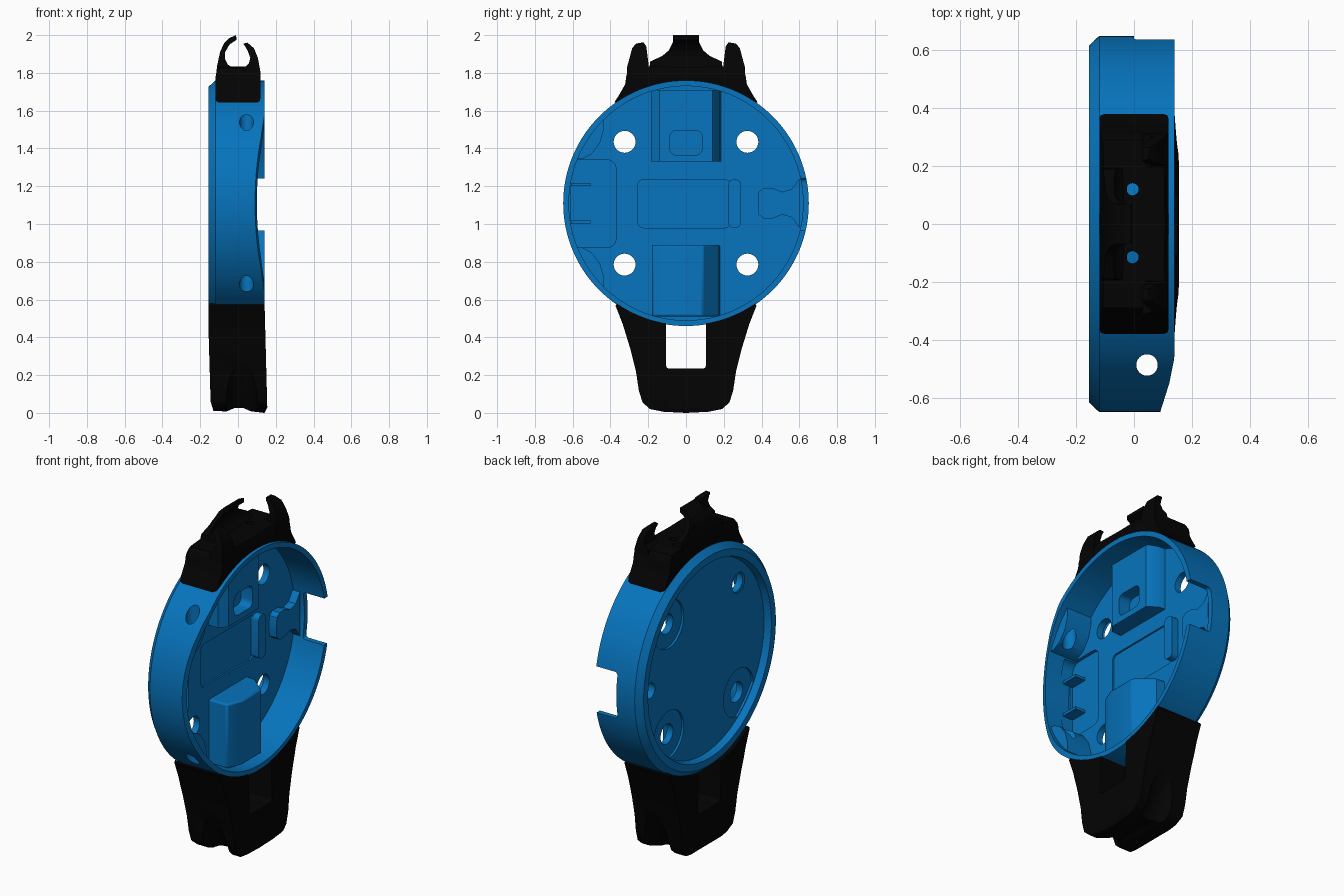
import bpy, bmesh, math

cube = bpy.data.objects.get("Cube")
if cube:
    bpy.data.objects.remove(cube, do_unlink=True)

ZC = 1.11   # height of the case centre
R = 0.65    # case radius
FLOOR = -0.063
BACK = -0.115


def material(name, rgb):
    m = bpy.data.materials.new(name)
    m.use_nodes = True
    m.diffuse_color = (*rgb, 1)
    b = next(n for n in m.node_tree.nodes if n.type == 'BSDF_PRINCIPLED')
    b.inputs["Base Color"].default_value = (*rgb, 1)
    b.inputs["Roughness"].default_value = 0.6
    return m


blue = material("blue plastic", (0.002, 0.175, 0.51))
black = material("black plastic", (0.001, 0.001, 0.001))


def add(name, bm, mat):
    bmesh.ops.recalc_face_normals(bm, faces=bm.faces)
    me = bpy.data.meshes.new(name)
    bm.to_mesh(me)
    bm.free()
    me.materials.append(mat)
    ob = bpy.data.objects.new(name, me)
    bpy.context.collection.objects.link(ob)
    return ob


def prism(name, pts, axis, a, b, mat=blue):
    """Extrude a 2D outline along an axis; outline uses the other two axes in order."""
    def co(p, t):
        return {'x': (t, *p), 'y': (p[0], t, p[1]), 'z': (*p, t)}[axis]
    bm = bmesh.new()
    lo = [bm.verts.new(co(p, a)) for p in pts]
    hi = [bm.verts.new(co(p, b)) for p in pts]
    bm.faces.new(lo)
    bm.faces.new(hi)
    for i in range(len(pts)):
        j = (i + 1) % len(pts)
        bm.faces.new((lo[i], lo[j], hi[j], hi[i]))
    return add(name, bm, mat)


def circle(u, v, r, n=32):
    return [(u + r * math.cos(math.tau * i / n), v + r * math.sin(math.tau * i / n)) for i in range(n)]


def rounded(u0, u1, v0, v1, r, n=5):
    pts = []
    for k, (u, v) in enumerate([(u1 - r, v1 - r), (u0 + r, v1 - r), (u0 + r, v0 + r), (u1 - r, v0 + r)]):
        for i in range(n + 1):
            t = (k + i / n) * math.pi / 2
            pts.append((u + r * math.cos(t), v + r * math.sin(t)))
    return pts


def mirrored(half):
    """Close a right-hand outline with its mirror image."""
    return half + [(-u, v) for u, v in reversed(half) if u > 0]


def activate(ob):
    bpy.ops.object.select_all(action='DESELECT')
    ob.select_set(True)
    bpy.context.view_layer.objects.active = ob


def boolean(ob, tool, op='DIFFERENCE'):
    m = ob.modifiers.new("cut", 'BOOLEAN')
    m.object, m.operation, m.solver = tool, op, 'EXACT'
    activate(ob)
    bpy.ops.object.modifier_apply(modifier=m.name)
    bpy.data.objects.remove(tool, do_unlink=True)


def finish(ob, bevel=0):
    if bevel:
        m = ob.modifiers.new("soft edges", 'BEVEL')
        m.width, m.segments, m.limit_method, m.angle_limit = bevel, 2, 'ANGLE', math.radians(40)
    activate(ob)
    bpy.ops.object.shade_smooth_by_angle(angle=math.radians(32))


# Round case: lathed shell with chamfered back rim and recessed back
profile = [(BACK, 0), (BACK, 0.565), (-0.155, 0.575), (-0.155, 0.617), (-0.12, R),
           (0.14, R), (0.14, 0.62), (FLOOR, 0.62), (FLOOR, 0)]
bm = bmesh.new()
vs = [bm.verts.new((x, 0, ZC + r)) for x, r in profile]
es = [bm.edges.new(p) for p in zip(vs, vs[1:])]
bmesh.ops.spin(bm, geom=vs + es, cent=(0, 0, ZC), axis=(1, 0, 0), angle=math.tau, steps=128)
bmesh.ops.remove_doubles(bm, verts=bm.verts, dist=1e-4)
case = add("case", bm, blue)

# Side ledges beside the front pocket
ledges = []
for s in (1, -1):
    pts = [(-0.435, 0.55), (-0.435, 0.39), (-0.455, 0.32), (-0.5, 0.26), (-0.55, 0.235), (-0.7, 0.23), (-0.7, 0.55)]
    ledge = prism("side_ledge", [(y, ZC + s * z) for y, z in pts], 'x', FLOOR - 0.01, 0.1)
    boolean(ledge, prism("limit", circle(0, ZC, 0.63, 96), 'x', -1, 1), 'INTERSECT')
    ledges.append(ledge)

# Rim scoop at the front, rim notch at the back, floor pocket and recess
scoop = [(0.145, -0.4), (0.138, -0.47), (0.122, -0.55), (0.09, -0.651), (0.09, -0.8), (0.3, -0.8), (0.3, -0.4)]
boolean(case, prism("scoop", scoop, 'z', 0, 2))
boolean(case, prism("notch", rounded(0, 0.4, 0.965, 1.24, 0.02), 'y', 0.5, 0.8))
boolean(case, prism("pocket", rounded(-0.61, -0.37, 0.875, 1.34, 0.05), 'x', FLOOR - 0.02, 0))
boolean(case, prism("recess", rounded(-0.255, 0.235, 0.98, 1.235, 0.03), 'x', FLOOR - 0.01, 0))

# Four through holes in shallow back lobes
for sy in (1, -1):
    for sz in (1, -1):
        c = (sy * 0.325, ZC + sz * 0.325)
        lobe = prism("lobe", circle(*c, 0.14), 'x', -0.2, -0.102)
        boolean(lobe, prism("limit", circle(0, ZC, 0.56, 128), 'x', -1, 1), 'INTERSECT')
        boolean(case, lobe)
        boolean(case, prism("hole", circle(*c, 0.058), 'x', -0.5, 0.5))

# Vertical holes through the front wall and ledges
for ob in [case] + ledges:
    boolean(ob, prism("pin_hole", circle(0.045, -0.487, 0.037), 'z', 0.2, 2))

# Keyhole boss with a blind hole entering from the back
half = [(0.6, 0.13), (0.56, 0.075), (0.51, 0.06), (0.46, 0.08), (0.41, 0.08), (0.385, 0.06), (0.38, 0.02)]
outline = [(y, ZC + z) for y, z in half] + [(y, ZC - z) for y, z in reversed(half)]
boss = prism("keyhole_boss", outline, 'x', FLOOR - 0.01, -0.015)
for ob in (case, boss):
    boolean(ob, prism("blind_hole", circle(0.5, ZC, 0.045), 'x', -0.3, -0.035))
for ob in [case, boss] + ledges:
    finish(ob)

# Raised blocks on the floor
section = [(FLOOR - 0.01, -0.185), (0.0, -0.185), (0.035, -0.14), (0.035, 0.14), (-0.02, 0.18), (FLOOR - 0.01, 0.185)]
upper = prism("upper_block", section, 'z', 1.33, 1.71)
boolean(upper, prism("socket", rounded(-0.085, 0.085, 1.365, 1.495, 0.035), 'x', -0.04, 0.2))
finish(upper)
section = [(FLOOR - 0.01, -0.18), (0.055, -0.18), (0.09, -0.09), (0.09, 0.09), (-0.01, 0.175), (FLOOR - 0.01, 0.18)]
finish(prism("lower_block", section, 'z', 0.51, 0.89), 0.01)
finish(prism("floor_bar", rounded(0.225, 0.29, 0.98, 1.235, 0.025), 'x', FLOOR - 0.02, -0.022))
for z in (1.01, 1.21):
    rib = [(-0.61, z - 0.008), (-0.505, z - 0.008), (-0.505, z + 0.008), (-0.61, z + 0.008)]
    finish(prism("pocket_rib", rib, 'x', FLOOR - 0.03, -0.015))


def clear_case(ob):
    boolean(ob, prism("round_cut", circle(0, ZC, 0.645, 128), 'x', -1, 1))


# Lower bracket: tapered foot with window and slanted grooves across its corners
half = [(0, 0), (0.12, 0.006), (0.19, 0.02), (0.23, 0.055), (0.25, 0.12), (0.265, 0.22), (0.295, 0.34),
        (0.335, 0.47), (0.373, 0.567), (0.3, 0.7)]
foot = prism("lower_bracket", mirrored(half), 'x', -0.3, 0.3, black)
side = [(-0.155, 0.8), (-0.155, 0.4), (-0.145, 0.06), (-0.13, 0.01), (-0.06, 0.008), (-0.02, 0.025),
        (0.03, 0.025), (0.07, 0.008), (0.14, 0), (0.155, 0.03), (0.14, 0.6), (0.14, 0.8)]
boolean(foot, prism("side_limit", side, 'y', -1, 1, black), 'INTERSECT')
clear_case(foot)
boolean(foot, prism("window", rounded(-0.105, 0.105, 0.235, 0.7, 0.015), 'x', -1, 1, black))
for s in (1, -1):
    groove = prism("groove", circle(0.02, 0, 0.085), 'z', -0.3, 0.5, black)
    groove.location.y = s * 0.215
    groove.rotation_euler.x = -s * math.radians(31)
    boolean(foot, groove)
finish(foot)

# Upper bracket: curved saddle with rounded flanks and two pin holes
half = [(0, 1.83), (0.2, 1.835), (0.29, 1.825), (0.315, 1.79), (0.322, 1.74), (0.35, 1.69), (0.388, 1.63), (0.2, 1.6)]
saddle = prism("upper_bracket", mirrored(half), 'x', -0.3, 0.3, black)
flank = [(0, 1.642), (0.1, 1.642), (0.115, 1.65), (0.12, 1.67), (0.12, 1.77), (0.113, 1.81), (0.1, 1.85)]
boolean(saddle, prism("flank_limit", mirrored(flank), 'y', -1, 1, black), 'INTERSECT')
clear_case(saddle)
for y in (-0.115, 0.12):
    boolean(saddle, prism("pin_hole", circle(-0.005, y, 0.021), 'z', 1.6, 2.1, black))
finish(saddle)

# Clip hooks: one broad middle hook and two side hooks opposite
middle = [(-0.12, 1.76), (-0.11, 1.84), (-0.095, 1.91), (-0.075, 1.955), (-0.045, 1.985), (-0.01, 2.0), (-0.008, 1.975),
          (-0.045, 1.95), (-0.068, 1.91), (-0.07, 1.875), (-0.055, 1.845), (-0.025, 1.825), (-0.025, 1.77)]
hook = prism("middle_hook", middle, 'y', -0.3, 0.3, black)
half = [(0, 2.1), (0.065, 2.1), (0.07, 1.96), (0.09, 1.92), (0.125, 1.89), (0.19, 1.86), (0.2, 1.77)]
boolean(hook, prism("hook_limit", mirrored(half), 'x', -1, 1, black), 'INTERSECT')
finish(hook)
outer = [(0.12, 1.76), (0.118, 1.81), (0.105, 1.88), (0.085, 1.93), (0.05, 1.96), (0.028, 1.955), (0.05, 1.92),
         (0.065, 1.88), (0.058, 1.85), (0.03, 1.825), (0.03, 1.77)]
for s in (1, -1):
    hook = prism("side_hook", outer, 'y', -0.4, 0.4, black)
    pts = [(0.19, 1.75), (0.2, 1.86), (0.21, 1.94), (0.225, 1.962), (0.265, 1.955), (0.285, 1.93), (0.312, 1.83), (0.315, 1.75)]
    boolean(hook, prism("hook_limit", [(s * y, z) for y, z in pts], 'x', -1, 1, black), 'INTERSECT')
    finish(hook)
